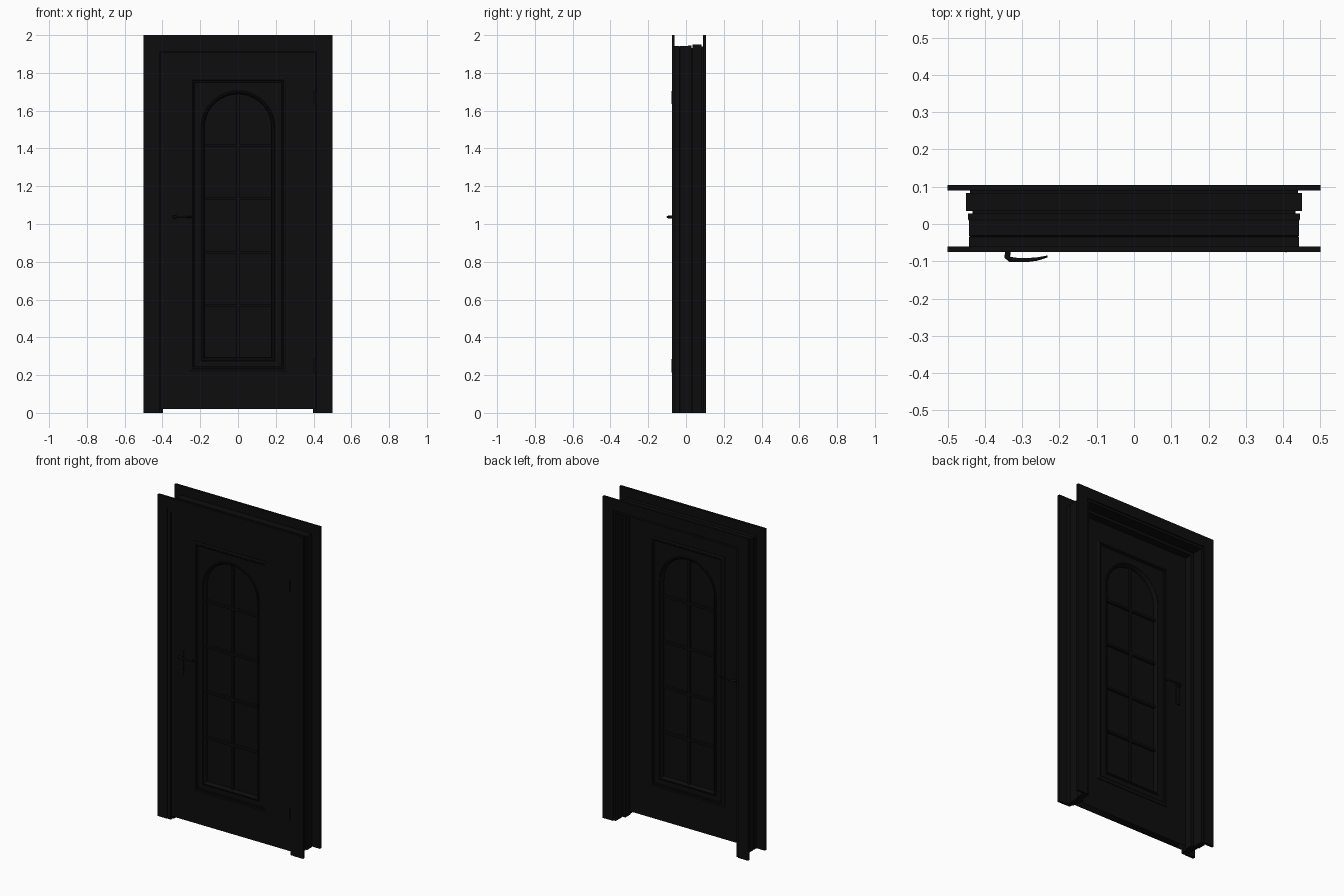
import bpy, bmesh, math

if "Cube" in bpy.data.objects:
    bpy.data.objects.remove(bpy.data.objects["Cube"])

dark = bpy.data.materials.new("dark_finish")
dark.diffuse_color = (0.004, 0.004, 0.004, 1)
dark.use_nodes = True
dark.node_tree.nodes["Principled BSDF"].inputs["Base Color"].default_value = dark.diffuse_color


def add(name, bm, smooth=False):
    bmesh.ops.recalc_face_normals(bm, faces=bm.faces)
    me = bpy.data.meshes.new(name)
    bm.to_mesh(me)
    bm.free()
    ob = bpy.data.objects.new(name, me)
    bpy.context.collection.objects.link(ob)
    me.materials.append(dark)
    if smooth:
        bpy.ops.object.select_all(action='DESELECT')
        ob.select_set(True)
        bpy.context.view_layer.objects.active = ob
        bpy.ops.object.shade_smooth_by_angle(angle=math.radians(35))
    return ob


# Outlines in the x-z plane, as functions of an offset
def portal(x):
    return [(-x, 0), (-x, 1.5 + x), (x, 1.5 + x), (x, 0)]


def rect(hx, z0, z1):
    return lambda o: [(-hx + o, z0 + o), (-hx + o, z1 - o), (hx - o, z1 - o), (hx - o, z0 + o)]


def arch(o):
    r, n = 0.19 - o, 24
    top = [(-r * math.cos(math.pi * i / n), 1.51 + r * math.sin(math.pi * i / n)) for i in range(n + 1)]
    return [(-r, 0.28 + o)] + top + [(r, 0.28 + o)]


def sweep(name, outline, profile, closed=True, smooth=False):
    """Carry an (offset, y) profile round an outline with mitred corners."""
    bm = bmesh.new()
    rails = [[bm.verts.new((x, y, z)) for x, z in outline(o)] for o, y in profile]
    n, m = len(rails[0]), len(rails)
    for k in range(m):
        a, b = rails[k], rails[(k + 1) % m]
        for i in range(n if closed else n - 1):
            j = (i + 1) % n
            bm.faces.new((a[i], a[j], b[j], b[i]))
    if not closed:
        bm.faces.new([r[0] for r in rails])
        bm.faces.new([r[-1] for r in rails])
    return add(name, bm, smooth)


def box(name, x0, x1, y0, y1, z0, z1, bevel=0):
    bm = bmesh.new()
    bmesh.ops.create_cube(bm, size=1)
    for v in bm.verts:
        v.co = ((x0 + x1) / 2 + v.co.x * (x1 - x0), (y0 + y1) / 2 + v.co.y * (y1 - y0),
                (z0 + z1) / 2 + v.co.z * (z1 - z0))
    if bevel:
        bmesh.ops.bevel(bm, geom=bm.edges[:], offset=bevel, segments=2, affect='EDGES', profile=0.5)
    return add(name, bm)


def plate(name, loops, y0, y1):
    """Flat board with holes, from a filled curve."""
    cu = bpy.data.curves.new(name, 'CURVE')
    cu.dimensions, cu.fill_mode, cu.extrude = '2D', 'BOTH', (y1 - y0) / 2
    for pts in loops:
        sp = cu.splines.new('POLY')
        sp.points.add(len(pts) - 1)
        sp.use_cyclic_u = True
        for p, (x, z) in zip(sp.points, pts):
            p.co = (x, z, 0, 1)
    tmp = bpy.data.objects.new(name + "_curve", cu)
    bpy.context.collection.objects.link(tmp)
    bpy.context.view_layer.update()
    me = bpy.data.meshes.new_from_object(tmp.evaluated_get(bpy.context.evaluated_depsgraph_get()))
    bpy.data.objects.remove(tmp)
    bm = bmesh.new()
    bm.from_mesh(me)
    bmesh.ops.remove_doubles(bm, verts=bm.verts, dist=1e-5)
    for v in bm.verts:
        x, z, d = v.co
        v.co = (x, (y0 + y1) / 2 - d, z)
    return add(name, bm)


# Casings and jambs
sweep("front_casing", portal, [(0.5, -0.075), (0.5, -0.06), (0.435, -0.06), (0.435, -0.075)], False)
sweep("back_casing", portal, [(0.5, 0.09), (0.5, 0.105), (0.43, 0.105), (0.43, 0.09)], False)
sweep("door_jamb", portal, [(0.412, -0.073), (0.436, -0.073), (0.436, -0.06), (0.443, -0.06),
                            (0.443, -0.035), (0.44, -0.033), (0.443, -0.031), (0.443, 0.009),
                            (0.445, 0.013), (0.445, 0.028), (0.397, 0.028), (0.397, -0.02),
                            (0.404, -0.02), (0.404, -0.052), (0.412, -0.052)], False)
sweep("jamb_extension", portal, [(0.433, 0.027), (0.433, 0.035), (0.45, 0.035), (0.45, 0.083),
                                 (0.44, 0.083), (0.44, 0.098), (0.415, 0.098), (0.415, 0.027)], False)

# Door leaf: overlapping front board and narrower back board, glazed opening through both
plate("leaf_front", [rect(0.41, 0.02, 1.91)(0), arch(0)], -0.067, -0.053)
plate("leaf_back", [rect(0.402, 0.02, 1.902)(0), arch(0)], -0.053, -0.019)
plate("glass", [arch(-0.002)], -0.046, -0.040)

MID = -0.043
for side, s, half in (("front", -1, 0.024), ("back", 1, 0.024)):
    def prof(pts):
        return [(o, MID + s * (half + h)) for o, h in pts]

    # Stepped rectangular moulding and rounded arched bead
    sweep(side + "_panel_moulding", rect(0.255, 0.22, 1.775),
          prof([(0, -0.004), (0, 0.004), (0.005, 0.007), (0.013, 0.007), (0.016, 0.003),
                (0.022, 0.003), (0.026, 0), (0.026, -0.004)]))
    sweep(side + "_arch_bead", arch,
          prof([(-0.006, -0.003), (-0.006, 0.002), (-0.002, 0.005), (0.004, 0.005),
                (0.009, 0.001), (0.012, -0.006), (0.012, -0.021), (-0.001, -0.021)]), smooth=True)

    # Glazing bars
    ya, yb = sorted((MID + s * 0.002, MID + s * 0.018))
    box(side + "_vertical_bar", -0.007, 0.007, ya, yb, 0.285, 1.695)
    for i in range(4):
        z = 0.567 + 0.283 * i
        box(f"{side}_cross_bar_{i + 1}", -0.185, 0.185, ya, yb, z - 0.007, z + 0.007)

    # Handle: backplate and curved tapering lever
    ya, yb = sorted((MID + s * (half - 0.002), MID + s * (half + 0.006)))
    box(side + "_handle_plate", -0.353, -0.325, ya, yb, 0.92, 1.07, 0.003)
    bm = bmesh.new()
    path = [(-0.337, 0.0, 0.007), (-0.337, 0.022, 0.007), (-0.340, 0.046, 0.008), (-0.332, 0.052, 0.007),
            (-0.315, 0.0535, 0.006), (-0.29, 0.054, 0.0055), (-0.26, 0.051, 0.0045), (-0.232, 0.044, 0.0025)]
    rings = []
    for k, (x, d, r) in enumerate(path):
        a, b = path[max(k - 1, 0)], path[min(k + 1, len(path) - 1)]
        L = math.hypot(b[0] - a[0], b[1] - a[1])
        nx, nd = -(b[1] - a[1]) / L, (b[0] - a[0]) / L
        rings.append([bm.verts.new((x + nx * r * math.cos(t), MID + s * (d + nd * r * math.cos(t)),
                                    1.037 + max(r, 0.005) * math.sin(t)))
                      for t in (2 * math.pi * i / 12 for i in range(12))])
    for p, q in zip(rings, rings[1:]):
        for i in range(12):
            bm.faces.new((p[i], p[i - 1], q[i - 1], q[i]))
    bm.faces.new(rings[0])
    bm.faces.new(rings[-1])
    add(side + "_handle_lever", bm, True)

    # Keyhole escutcheon
    bm = bmesh.new()
    bmesh.ops.create_cone(bm, cap_ends=True, segments=16, radius1=0.008, radius2=0.008, depth=0.003)
    for v in bm.verts:
        x, y, z = v.co
        v.co = (-0.339 + x, MID + s * (half + 0.0065) + z, 0.955 + y)
    add(side + "_keyhole", bm, True)

# Hinge barrels
for name, z in (("lower_hinge", 0.25), ("upper_hinge", 1.67)):
    bm = bmesh.new()
    bmesh.ops.create_cone(bm, cap_ends=True, segments=16, radius1=0.006, radius2=0.006, depth=0.07)
    bmesh.ops.translate(bm, vec=(0.408, -0.07, z), verts=bm.verts)
    add(name, bm, True)
